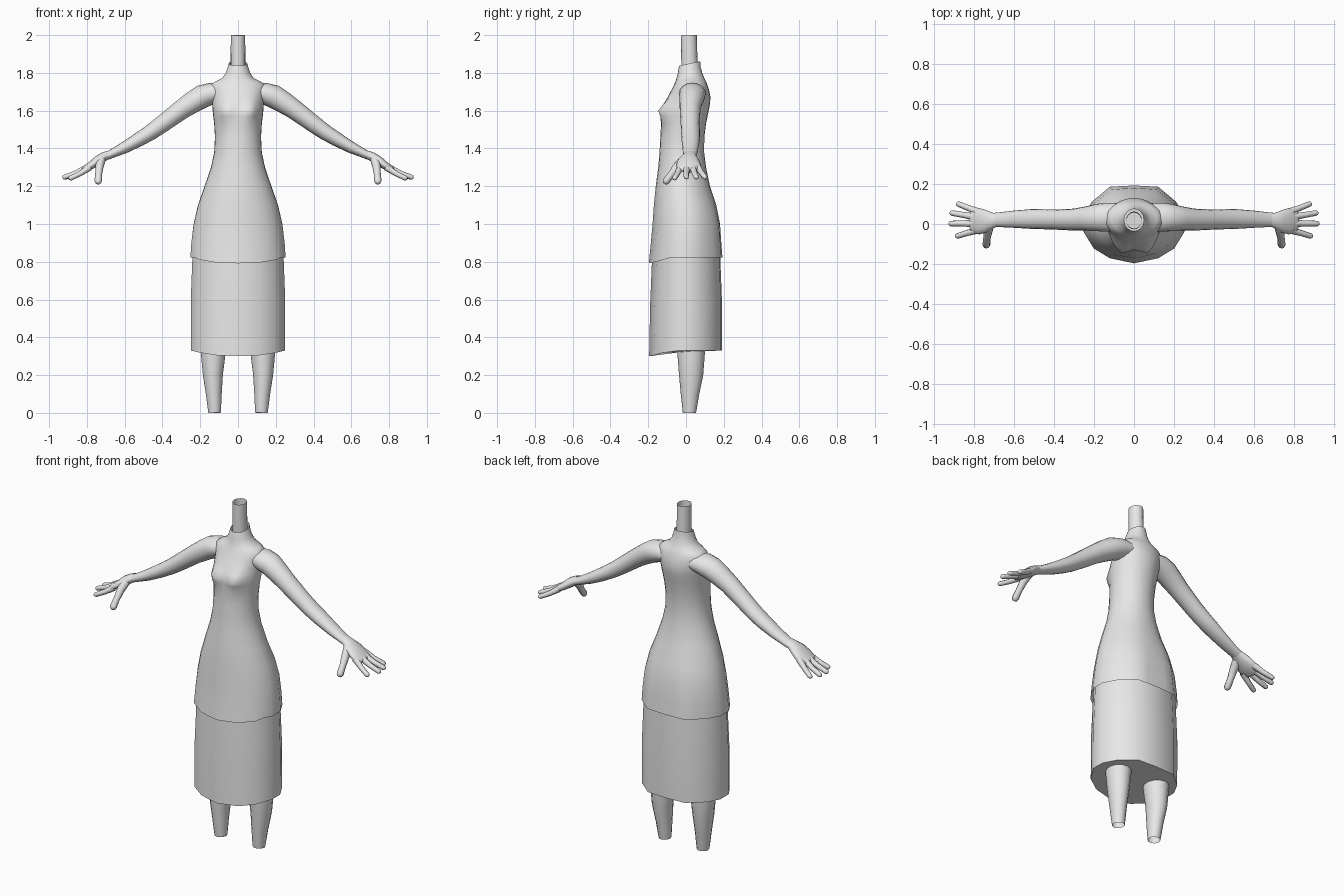
import bpy, bmesh, math
from mathutils import Vector

if "Cube" in bpy.data.objects:
    bpy.data.objects.remove(bpy.data.objects["Cube"])

grey = bpy.data.materials.new("plain_grey")
grey.diffuse_color = (0.8, 0.8, 0.8, 1)
grey.use_nodes = True
grey.node_tree.nodes["Principled BSDF"].inputs["Base Color"].default_value = grey.diffuse_color


def finish(name, bm, angle=40):
    """Turn a bmesh into a smooth-shaded object."""
    bmesh.ops.recalc_face_normals(bm, faces=bm.faces)
    mesh = bpy.data.meshes.new(name)
    bm.to_mesh(mesh)
    bm.free()
    mesh.materials.append(grey)
    ob = bpy.data.objects.new(name, mesh)
    bpy.context.collection.objects.link(ob)
    bpy.ops.object.select_all(action='DESELECT')
    ob.select_set(True)
    bpy.context.view_layer.objects.active = ob
    bpy.ops.object.shade_smooth_by_angle(angle=math.radians(angle))
    return ob


def skin(bm, rings, cap_start=False, cap_end=False):
    """Bridge a list of point rings with quads."""
    vs = [[bm.verts.new(p) for p in r] for r in rings]
    n = len(vs[0])
    for a, b in zip(vs, vs[1:]):
        for i in range(n):
            j = (i + 1) % n
            bm.faces.new((a[i], a[j], b[j], b[i]))
    if cap_start:
        bm.faces.new(vs[0][::-1])
    if cap_end:
        bm.faces.new(vs[-1])


def tube(bm, path, sides=12, tip=False):
    """Oval tube: path of (x, y, z, radius along y, radius across)."""
    cs = [Vector(p[:3]) for p in path]
    rad = [p[3:] for p in path]
    if tip:                                   # rounded end
        d = (cs[-1] - cs[-2]).normalized()
        r = rad[-1]
        end = cs[-1].copy()
        for f, k in ((0.55, 0.8), (0.9, 0.4)):
            cs.append(end + d * r[1] * f)
            rad.append((r[0] * k, r[1] * k))
    rings = []
    for i, c in enumerate(cs):
        t = (cs[min(i + 1, len(cs) - 1)] - cs[max(i - 1, 0)]).normalized()
        u = Vector((0, 1, 0))
        u = (u - t * u.dot(t)).normalized()
        v = t.cross(u)
        rings.append([c + u * rad[i][0] * math.cos(a) + v * rad[i][1] * math.sin(a)
                      for a in (2 * math.pi * k / sides for k in range(sides))])
    skin(bm, rings, cap_end=tip)


# Faceted outline shared by the skirt and dress, with unit half-width and depth
half = [(0, -1), (.48, -.87), (.8, -.62), (1, -.2), (1, .2), (.84, .58), (.48, .97), (0, 1)]
outline = half + [(-x, y) for x, y in half[-2:0:-1]]
fine = []
for a, b in zip(outline, outline[1:] + outline[:1]):
    fine += [a, ((a[0] + b[0]) / 2, (a[1] + b[1]) / 2)]


def dip(y):
    """Hems hang lower at the front."""
    return 0.03 * min(1, max(0, (-y - 0.08) / 0.11))


# Skirt
bm = bmesh.new()
rings = []
for z, w, f, b in ((.33, .25, -.195, .19), (.60, .25, -.19, .19), (.86, .24, -.178, .18)):
    ring = []
    for x, y in outline:
        y = (f + b) / 2 + y * (b - f) / 2
        ring.append((x * w, y, z - (dip(y) if z < .8 else 0)))
    rings.append(ring)
skin(bm, rings, cap_start=True)
finish("skirt", bm)

# Dress body: height, half-width, front y, back y
body = [(.822, .252, -.197, .193), (.90, .247, -.186, .187), (1.0, .235, -.177, .18),
        (1.1, .212, -.17, .16), (1.2, .177, -.16, .127), (1.3, .143, -.147, .106),
        (1.38, .126, -.14, .096), (1.46, .122, -.136, .097), (1.53, .126, -.132, .106),
        (1.57, .131, -.13, .114), (1.60, .134, -.126, .12), (1.63, .136, -.115, .126),
        (1.67, .139, -.098, .13), (1.71, .146, -.077, .122), (1.738, .145, -.063, .113),
        (1.757, .115, -.055, .105), (1.772, .084, -.05, .097), (1.80, .065, -.043, .086),
        (1.83, .055, -.038, .078), (1.85, .049, -.035, .075)]
bm = bmesh.new()
rings = []
for z, w, f, b in body:
    ring = []
    k = min(1, max(0, (z - .95) / .3))        # hips faceted, chest rounded
    for px, py in fine:
        p = Vector((px, py))
        p = p.lerp(p.normalized(), k)
        x, y, h = p.x * w, (f + b) / 2 + p.y * (b - f) / 2, z
        if py < 0:                            # bust
            sz = .035 if z < 1.6 else .05
            y -= .037 * math.exp(-((abs(x) - .068) / .04) ** 2 - ((z - 1.595) / sz) ** 2)
        if z < .85:
            h -= dip(y)
        if z > 1.84:                          # tilted collar
            h += (y - .02) * .22
        ring.append((x, y, h))
    rings.append(ring)
skin(bm, rings)
finish("dress_body", bm, 60)

# Neck, open at the top
bm = bmesh.new()
tube(bm, [(0, .02, 1.78, .043, .039), (0, .018, 1.86, .043, .039), (0, .015, 2.0, .042, .038)], 16)
finish("neck", bm)

arm = [(.09, .035, 1.695, .070, .045), (.14, .034, 1.69, .072, .058), (.19, .032, 1.675, .068, .062),
       (.24, .027, 1.645, .061, .058), (.30, .022, 1.605, .055, .052), (.40, .022, 1.53, .050, .046),
       (.46, .024, 1.487, .050, .042), (.52, .025, 1.45, .049, .038), (.60, .024, 1.405, .043, .031),
       (.66, .022, 1.376, .038, .024), (.70, .021, 1.358, .035, .021)]
palm = [(.685, .021, 1.368, .032, .022), (.71, .018, 1.356, .040, .025), (.74, .014, 1.338, .056, .026),
        (.775, .014, 1.312, .066, .022), (.81, .014, 1.291, .060, .018)]
# Fingers as base and tip
fingers = [((.785, .062, 1.304), (.880, .100, 1.248)), ((.80, .036, 1.298), (.912, .055, 1.248)),
           ((.80, .003, 1.298), (.918, .002, 1.248)), ((.785, -.030, 1.300), (.885, -.060, 1.243))]
thumb = [(.725, -.005, 1.345, .026, .026), (.733, -.045, 1.307, .023, .022),
         (.738, -.078, 1.262, .018, .018), (.74, -.104, 1.228, .019, .020)]
leg = [(.13, .027, .50, .078, .072), (.131, .027, .33, .074, .069), (.133, .027, .20, .064, .054),
       (.128, .021, .10, .049, .043), (.124, .018, 0, .035, .034)]

for side, s in (("right", -1), ("left", 1)):
    def flip(path):
        return [(p[0] * s, *p[1:]) for p in path]

    # Arm
    bm = bmesh.new()
    tube(bm, flip(arm), 16)
    finish(side + "_arm", bm, 60)

    # Hand with fingers and thumb
    bm = bmesh.new()
    tube(bm, flip(palm), 14, tip=True)
    for a, b in fingers:
        m = [(p + q) / 2 for p, q in zip(a, b)]
        m[2] -= .004
        tube(bm, flip([(*a, .019, .018), (*m, .015, .014), (*b, .014, .013)]), 8, tip=True)
    tube(bm, flip(thumb), 8, tip=True)
    finish(side + "_hand", bm, 60)

    # Leg, open at the ankle
    bm = bmesh.new()
    tube(bm, flip(leg), 14)
    finish(side + "_leg", bm)
